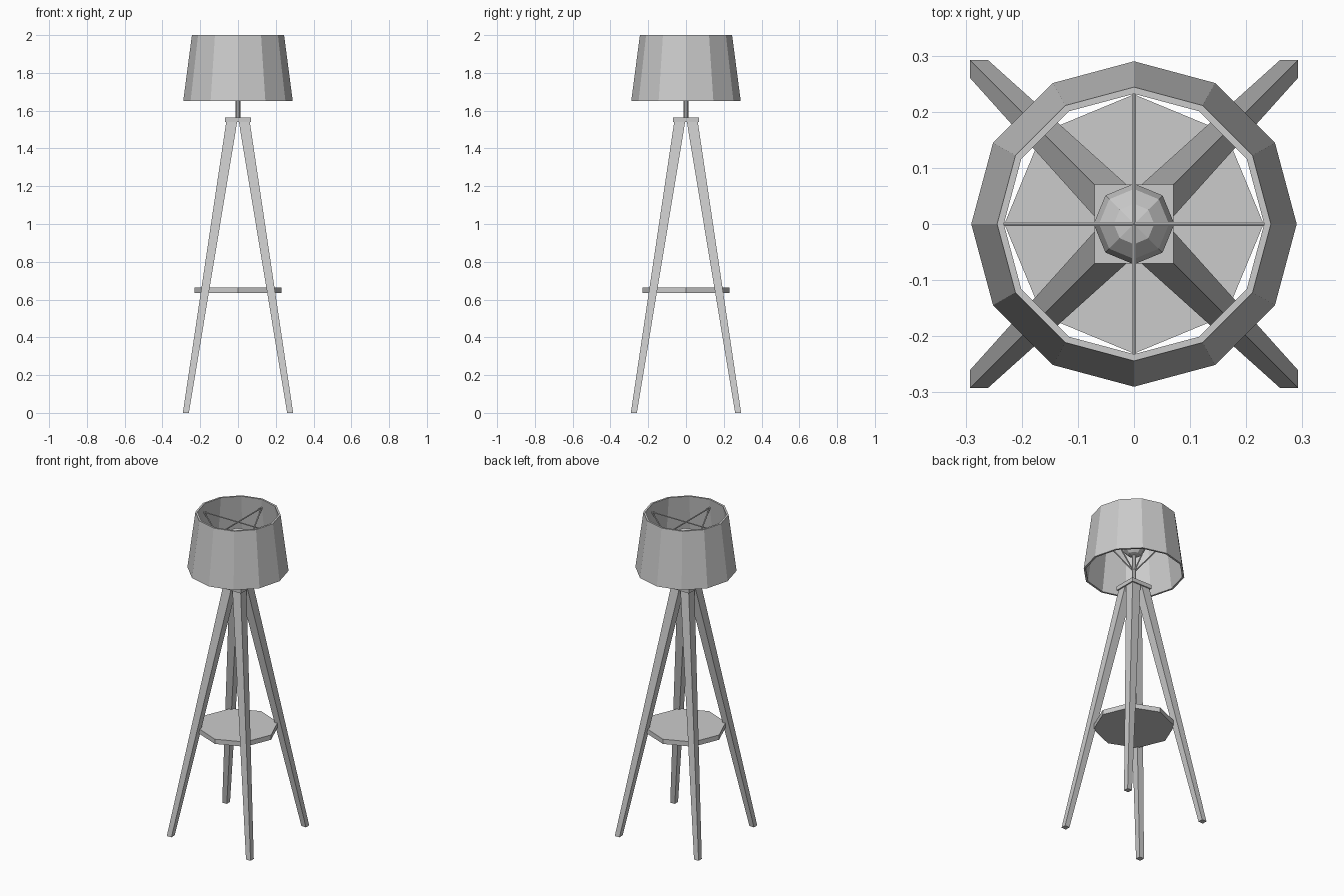
import bpy, bmesh, math
from mathutils import Vector

cube = bpy.data.objects.get("Cube")
if cube:
    bpy.data.objects.remove(cube, do_unlink=True)

grey = bpy.data.materials.new("plain grey")
grey.use_nodes = True
tone = (0.6, 0.6, 0.6, 1)
grey.diffuse_color = tone
grey.node_tree.nodes["Principled BSDF"].inputs["Base Color"].default_value = tone


def finish(name, bm):
    """Turn a bmesh into a flat shaded, coloured object."""
    bmesh.ops.recalc_face_normals(bm, faces=bm.faces)
    mesh = bpy.data.meshes.new(name)
    bm.to_mesh(mesh)
    bm.free()
    mesh.materials.append(grey)
    obj = bpy.data.objects.new(name, mesh)
    bpy.context.collection.objects.link(obj)
    return obj


def lathe(name, profile, sides, closed=False):
    """Sweep a (radius, height) profile round z; an open one gets end caps."""
    bm = bmesh.new()
    rings = []
    for r, z in profile:
        angles = [math.tau * i / sides for i in range(sides)]
        rings.append([bm.verts.new((r * math.cos(a), r * math.sin(a), z)) for a in angles])
    pairs = list(zip(rings, rings[1:]))
    if closed:
        pairs.append((rings[-1], rings[0]))
    else:
        bm.faces.new(rings[0])
        bm.faces.new(rings[-1])
    for low, high in pairs:
        for i in range(sides):
            j = (i + 1) % sides
            bm.faces.new((low[i], low[j], high[j], high[i]))
    return finish(name, bm)


def block(name, low, high):
    """Join two level squares, each given as (inner, outer, z)."""
    bm = bmesh.new()
    rings = []
    for a, b, z in (low, high):
        rings.append([bm.verts.new((x, y, z)) for x, y in ((a, a), (b, a), (b, b), (a, b))])
    bm.faces.new(rings[0])
    bm.faces.new(rings[1])
    for i in range(4):
        j = (i + 1) % 4
        bm.faces.new((rings[0][i], rings[0][j], rings[1][j], rings[1][i]))
    return finish(name, bm)


def rod(name, start, end, radius):
    """Thin straight square wire."""
    start, end = Vector(start), Vector(end)
    bm = bmesh.new()
    bmesh.ops.create_cone(bm, cap_ends=True, segments=6, radius1=radius,
                          radius2=radius, depth=(end - start).length)
    obj = finish(name, bm)
    obj.location = (start + end) / 2
    obj.rotation_mode = 'QUATERNION'
    obj.rotation_quaternion = (end - start).to_track_quat('Z', 'Y')
    return obj


# Four tapered, splayed legs and the square plate joining them
for i, corner in enumerate(("back_left", "back_right", "front_right", "front_left")):
    leg = block(corner + "_leg", (0.26, 0.292, 0), (0.003, 0.061, 1.55))
    leg.rotation_euler.z = i * math.pi / 2
block("top_plate", (-0.07, 0.07, 1.54), (-0.07, 0.07, 1.565))

# Octagonal shelf between the legs
lathe("shelf", [(0.231, 0.635), (0.231, 0.665)], 8)

# Stem and faceted bulb
lathe("stem", [(0.012, 1.56), (0.012, 1.78)], 8)
bm = bmesh.new()
bmesh.ops.create_uvsphere(bm, u_segments=8, v_segments=6, radius=0.072)
bulb = finish("bulb", bm)
bulb.location.z = 1.83

# Hollow twelve-sided shade
lathe("shade", [(0.29, 1.65), (0.244, 2.0), (0.232, 2.0), (0.278, 1.65)], 12, closed=True)

# Wire frame holding the shade: level cross and sloping struts
for i, side in enumerate(("left", "back", "right", "front")):
    a = i * math.pi / 2
    out = Vector((math.cos(a), math.sin(a), 0)) * 0.238
    rim = out + Vector((0, 0, 1.945))
    rod(side + "_cross_wire", (0, 0, 1.945), rim, 0.004)
    rod(side + "_strut", (0, 0, 1.655), rim, 0.004)
